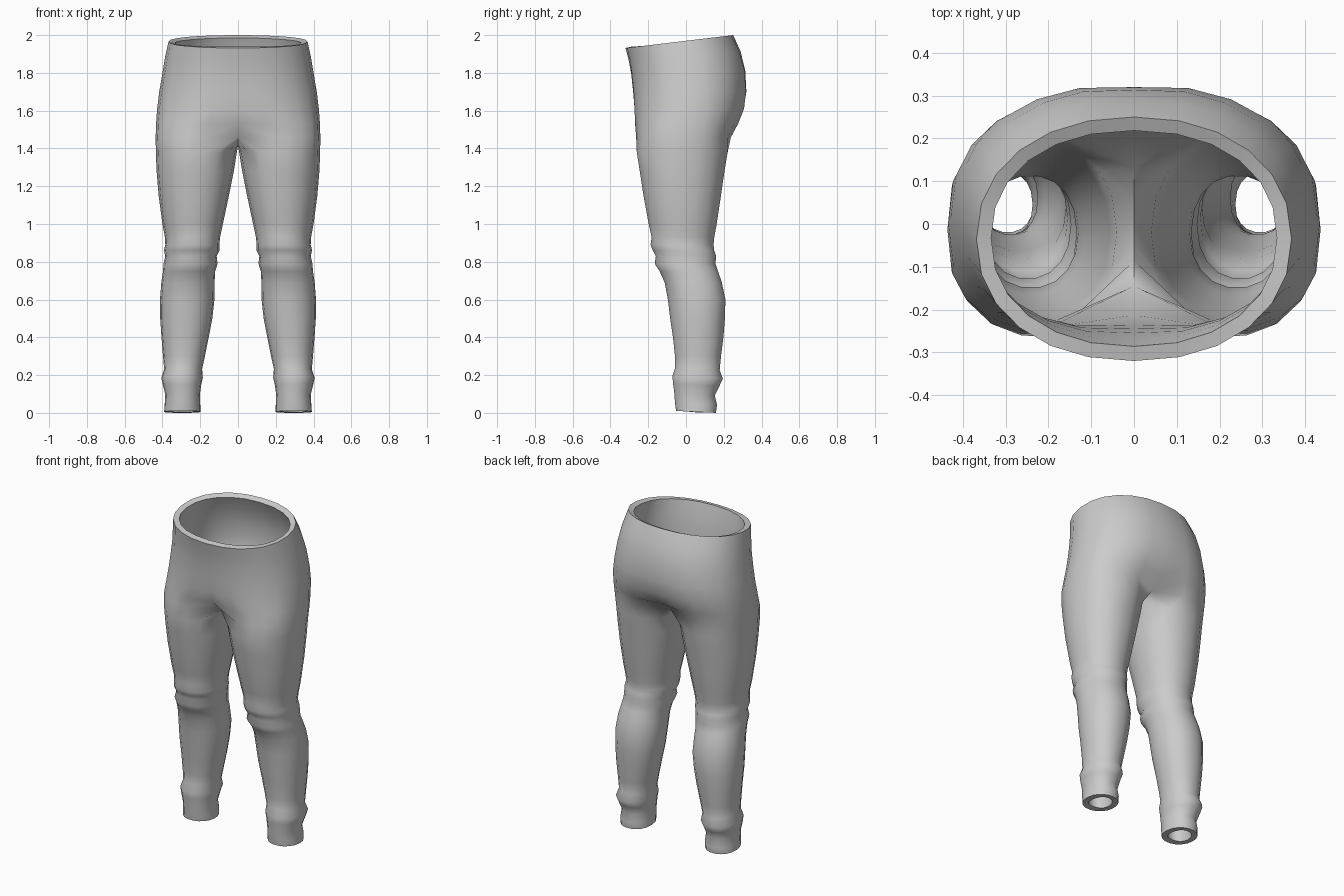
import bpy, bmesh
from math import sin, cos, radians, exp, copysign

if "Cube" in bpy.data.objects:
    bpy.data.objects.remove(bpy.data.objects["Cube"])

OUTER, INNER = 13, 5      # points on the outside of each half, points along the crotch

# Torso sections: height, half width, front y, back y, tilt, centre pinch, squareness power
TORSO = [
    (1.97, .368, -.32, .25, .12, 0, .92),
    (1.89, .385, -.306, .292, .08, .01, .91),
    (1.80, .40, -.295, .32, .04, .02, .9),
    (1.70, .417, -.287, .328, 0, .025, .88),
    (1.61, .428, -.282, .317, 0, .04, .84),
    (1.53, .434, -.279, .285, 0, .12, .78),
    (1.46, .436, -.273, .247, 0, .36, .7),
]
# Leg sections: height, inner x, outer x, front y, back y
LEG = [
    (1.38, .006, .435, -.264, .224),
    (1.28, .022, .431, -.248, .207),
    (1.15, .048, .420, -.228, .188),
    (1.00, .080, .400, -.200, .165),
    (.93, .095, .387, -.184, .152),
    (.89, .099, .385, -.190, .148),
    (.86, .098, .392, -.178, .152),
    (.83, .113, .385, -.162, .162),
    (.79, .108, .394, -.168, .158),
    (.75, .121, .397, -.142, .172),
    (.69, .124, .406, -.115, .192),
    (.60, .125, .413, -.098, .211),
    (.50, .136, .412, -.086, .208),
    (.40, .155, .405, -.071, .200),
    (.30, .175, .397, -.060, .187),
    (.235, .190, .391, -.059, .180),
    (.19, .186, .406, -.074, .197),
    (.15, .195, .398, -.070, .178),
    (.10, .202, .385, -.063, .154),
    (.05, .200, .388, -.060, .166),
    (.008, .199, .391, -.054, .160),
]


def rounded(angle, power):
    """Point on a slightly squared unit circle."""
    c, s = cos(radians(angle)), sin(radians(angle))
    return copysign(abs(c) ** power, c), copysign(abs(s) ** power, s)


def torso_ring(z, width, front, back, tilt, pinch, power):
    pts = []
    for i in range(OUTER):
        u, v = rounded(-90 + 180 * i / (OUTER - 1), power)
        x = 0 if i in (0, OUTER - 1) else u * width
        y = (front + back) / 2 + v * (back - front) / 2
        y *= 1 - pinch * exp(-(x / .09) ** 2)
        pts.append((x, y, z + tilt * y))
    return pts


def leg_ring(z, inner, outer, front, back):
    pts = []
    for i in range(OUTER + INNER):
        u, v = rounded(-120 + 360 * i / (OUTER + INNER), .93)
        y = (front + back) / 2 + v * (back - front) / 2
        drop = .05 * y if z < .25 else 0
        pts.append(((inner + outer) / 2 + u * (outer - inner) / 2, y, z - drop))
    return pts


def bridge(bm, upper, lower, closed):
    n = len(upper)
    for i in range(n if closed else n - 1):
        j = (i + 1) % n
        bm.faces.new((upper[i], lower[i], lower[j], upper[j]))


# Left half: torso strip, crotch arch, then a closed leg tube
bm = bmesh.new()
rings = [[bm.verts.new(p) for p in torso_ring(*row)] for row in TORSO]
for a, b in zip(rings, rings[1:]):
    bridge(bm, a, b, False)
arch = []
for k in range(INNER):
    t = k / (INNER - 1) * 2 - 1
    arch.append(bm.verts.new((0, -.015 - .095 * t, 1.415 + .02 * t * t)))
upper = rings[-1] + arch
for row in LEG:
    lower = [bm.verts.new(p) for p in leg_ring(*row)]
    bridge(bm, upper, lower, True)
    upper = lower

mesh = bpy.data.meshes.new("trousers")
bm.to_mesh(mesh)
bm.free()
trousers = bpy.data.objects.new("trousers", mesh)
bpy.context.collection.objects.link(trousers)

# Grey cloth
cloth = bpy.data.materials.new("grey cloth")
cloth.use_nodes = True
grey = (.6, .6, .6, 1)
cloth.diffuse_color = grey
cloth.node_tree.nodes["Principled BSDF"].inputs["Base Color"].default_value = grey
mesh.materials.append(cloth)

# Right half and fabric thickness
mirror = trousers.modifiers.new("mirror", "MIRROR")
mirror.use_clip = True
mirror.merge_threshold = .002
shell = trousers.modifiers.new("thickness", "SOLIDIFY")
shell.thickness = .035
shell.offset = -1

# Apply so that the waist and hem rims get crisp edges
bpy.context.view_layer.objects.active = trousers
trousers.select_set(True)
for name in ("mirror", "thickness"):
    bpy.ops.object.modifier_apply(modifier=name)
bpy.ops.object.shade_smooth_by_angle(angle=radians(55))
